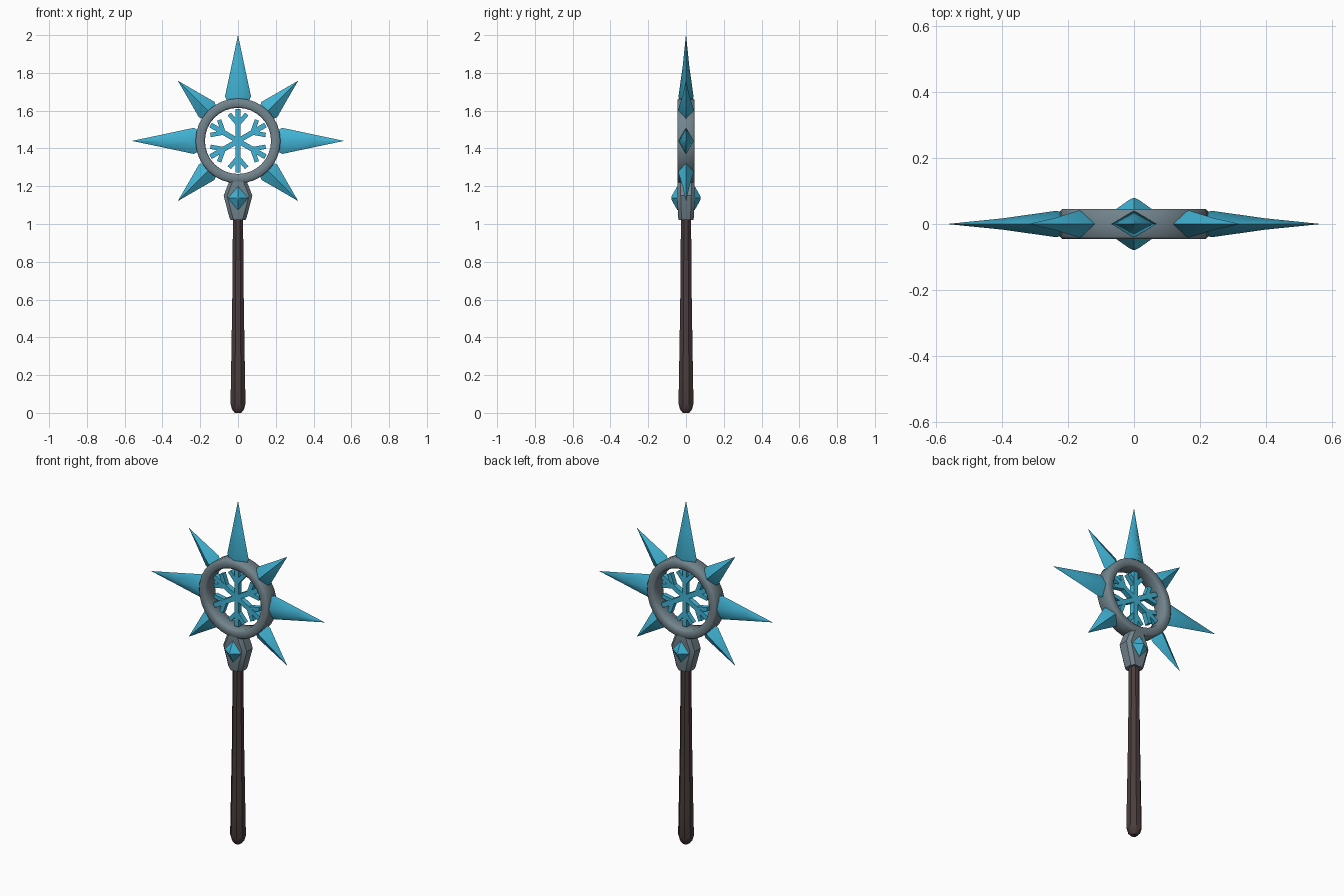
import bpy, bmesh, math
from mathutils import Vector, Matrix

if "Cube" in bpy.data.objects:
    bpy.data.objects.remove(bpy.data.objects["Cube"])

def mat(name, c):
    m = bpy.data.materials.new(name)
    m.diffuse_color = (*c, 1)
    m.use_nodes = True
    m.node_tree.nodes["Principled BSDF"].inputs["Base Color"].default_value = m.diffuse_color
    return m

ICE = mat("ice blue", (0.052, 0.45, 0.66))
METAL = mat("blue grey metal", (0.17, 0.23, 0.265))
WOOD = mat("dark brown wood", (0.072, 0.047, 0.047))
CZ = 1.44  # height of the ring centre

def finish(name, bm, material, angle):
    bmesh.ops.recalc_face_normals(bm, faces=bm.faces)
    me = bpy.data.meshes.new(name)
    bm.to_mesh(me)
    bm.free()
    ob = bpy.data.objects.new(name, me)
    bpy.context.collection.objects.link(ob)
    me.materials.append(material)
    if angle:
        bpy.ops.object.select_all(action='DESELECT')
        ob.select_set(True)
        bpy.context.view_layer.objects.active = ob
        bpy.ops.object.shade_smooth_by_angle(angle=math.radians(angle))
    return ob

def loft(bm, loops, closed=False):
    """Skin a list of equal point loops; cap the ends or close into a ring."""
    rows = [[bm.verts.new(p) for p in loop] for loop in loops]
    n = len(rows[0])
    for k in range(len(rows) if closed else len(rows) - 1):
        a, b = rows[k], rows[(k + 1) % len(rows)]
        for i in range(n):
            j = (i + 1) % n
            bm.faces.new((a[i], a[j], b[j], b[i]))
    if not closed:
        bm.faces.new(rows[0])
        bm.faces.new(rows[-1])

# Handle: eight-sided tapered shaft with a rounded butt
bm = bmesh.new()
prof = [(0, .018), (.018, .034), (.05, .043), (.2, .040), (.6, .033), (1.04, .029)]
loft(bm, [[(r * math.cos(math.tau * (i + .5) / 8), r * math.sin(math.tau * (i + .5) / 8), z)
           for i in range(8)] for z, r in prof])
finish("handle", bm, WOOD, 40)

# Collar between handle and ring: chamfered rectangular loft
bm = bmesh.new()
def chamfer_rect(x, y, z, c):
    q = [(x, y - c), (x - c, y), (c - x, y), (-x, y - c),
         (-x, c - y), (c - x, -y), (x - c, -y), (x, c - y)]
    return [(a, b, z) for a, b in q]
loft(bm, [chamfer_rect(x, y, z, .018) for z, x, y in
          [(1.02, .040, .038), (1.035, .046, .042), (1.15, .076, .046), (1.225, .047, .046)]])
finish("collar", bm, METAL, 30)

# Collar gems, front and back
for side, label in ((-1, "front"), (1, "back")):
    bm = bmesh.new()
    loft(bm, [[(hx * a, side * y, 1.137 + hz * b) for a, b in ((1, 0), (0, 1), (-1, 0), (0, -1))]
              for y, hx, hz in ((.03, .053, .063), (.046, .053, .063), (.072, .016, .018), (.078, .004, .005))])
    finish(label + "_gem", bm, ICE, 0)

# Head ring: chamfered section swept in a circle
bm = bmesh.new()
section = [(.225, -.038), (.225, .038), (.217, .046), (.184, .046),
           (.175, .038), (.175, -.038), (.184, -.046), (.217, -.046)]
loft(bm, [[(r * math.cos(math.tau * k / 32), y, CZ + r * math.sin(math.tau * k / 32))
           for r, y in section] for k in range(32)], closed=True)
finish("head_ring", bm, METAL, 50)

# Ice spikes: rhombic cross-section, none at the bottom where the collar sits
for k in range(7):
    ang = math.radians(-45 + 45 * k)
    d = Vector((math.cos(ang), 0, math.sin(ang)))
    t = Vector((-math.sin(ang), 0, math.cos(ang)))
    y = Vector((0, 1, 0))
    diagonal = k % 2 == 0
    tip, w, h = (.448, .058, .041) if diagonal else (.558, .069, .040)
    r0 = .235
    rings = [(.19, .7 * w, .7 * h), (r0, w, h),
             (r0 + .5 * (tip - r0), .5 * w, .43 * h), (tip, .0008, .0008)]
    bm = bmesh.new()
    loft(bm, [[Vector((0, 0, CZ)) + d * r + t * (a * sw) + y * (b * sh)
               for a, b in ((1, 0), (0, 1), (-1, 0), (0, -1))] for r, sw, sh in rings])
    finish("ice_spike_%d" % (k + 1), bm, ICE, 62)

# Snowflake: six arms, each a stem with a pair of branches
bm = bmesh.new()
def bar(p, q, width, depth):
    p, q = Vector(p), Vector(q)
    v = q - p
    ang = math.atan2(v[1], v[0])
    c = (p + q) / 2
    m = (Matrix.Translation((c[0], 0, CZ + c[1])) @ Matrix.Rotation(-ang, 4, 'Y')
         @ Matrix.Diagonal((v.length, depth, width, 1)))
    bmesh.ops.create_cube(bm, size=1, matrix=m)
for k in range(6):
    a = math.radians(90 + 60 * k)
    def at(r, s):
        return (r * math.cos(a) - s * math.sin(a), r * math.sin(a) + s * math.cos(a))
    bar(at(0, 0), at(.168, 0), .027, .030)
    for s in (-1, 1):
        bar(at(.088, 0), at(.142, s * .046), .023, .028)
finish("snowflake", bm, ICE, 0)
